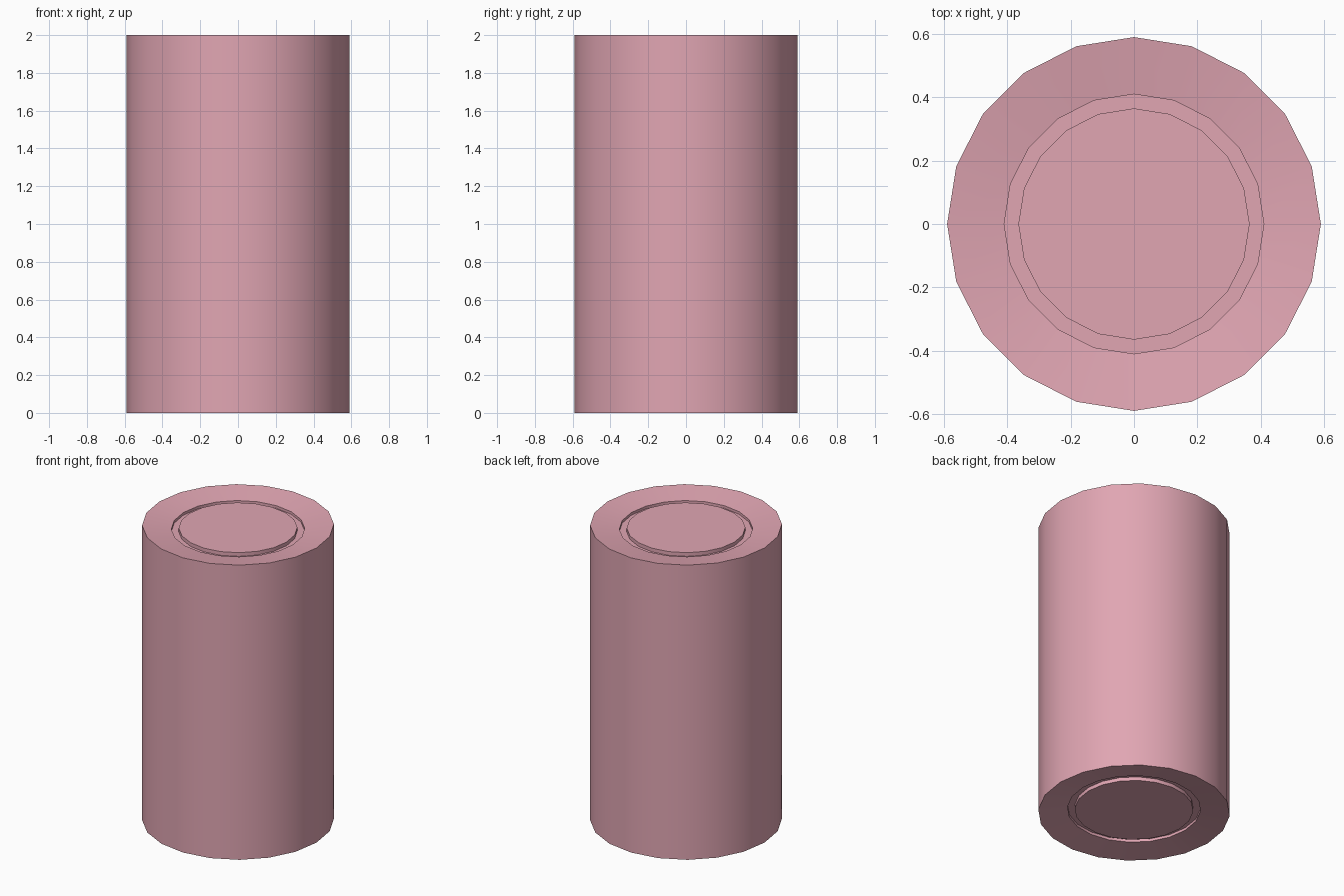
import bpy, bmesh
from math import sin, cos, tau

if "Cube" in bpy.data.objects:
    bpy.data.objects.remove(bpy.data.objects["Cube"])

SIDES = 20
mat = bpy.data.materials.new("pink")
mat.diffuse_color = (0.75, 0.38, 0.45, 1)
mat.use_nodes = True
mat.node_tree.nodes["Principled BSDF"].inputs["Base Color"].default_value = mat.diffuse_color

# Half profile (radius, z) of the top end: rim, sloping annulus, groove, raised disc
end = [(0.59, 2.0), (0.41, 1.973), (0.41, 1.955), (0.365, 1.955), (0.365, 1.98)]
# Mirror it for the bottom end
profile = end[::-1] + [(r, 2 - z) for r, z in end]

# Revolve the profile around z
bm = bmesh.new()
rings = [[bm.verts.new((r * cos(tau * i / SIDES), r * sin(tau * i / SIDES), z))
          for i in range(SIDES)] for r, z in profile]
for a, b in zip(rings, rings[1:]):
    for i in range(SIDES):
        j = (i + 1) % SIDES
        bm.faces.new((a[i], b[i], b[j], a[j]))

# Disc caps
bm.faces.new(rings[0])
bm.faces.new(rings[-1][::-1])
bmesh.ops.recalc_face_normals(bm, faces=bm.faces)

mesh = bpy.data.meshes.new("cylinder_body")
bm.to_mesh(mesh)
bm.free()
mesh.materials.append(mat)
body = bpy.data.objects.new("cylinder_body", mesh)
bpy.context.collection.objects.link(body)

# Smooth wall, sharp rims
bpy.context.view_layer.objects.active = body
body.select_set(True)
bpy.ops.object.shade_smooth_by_angle(angle=0.524)
